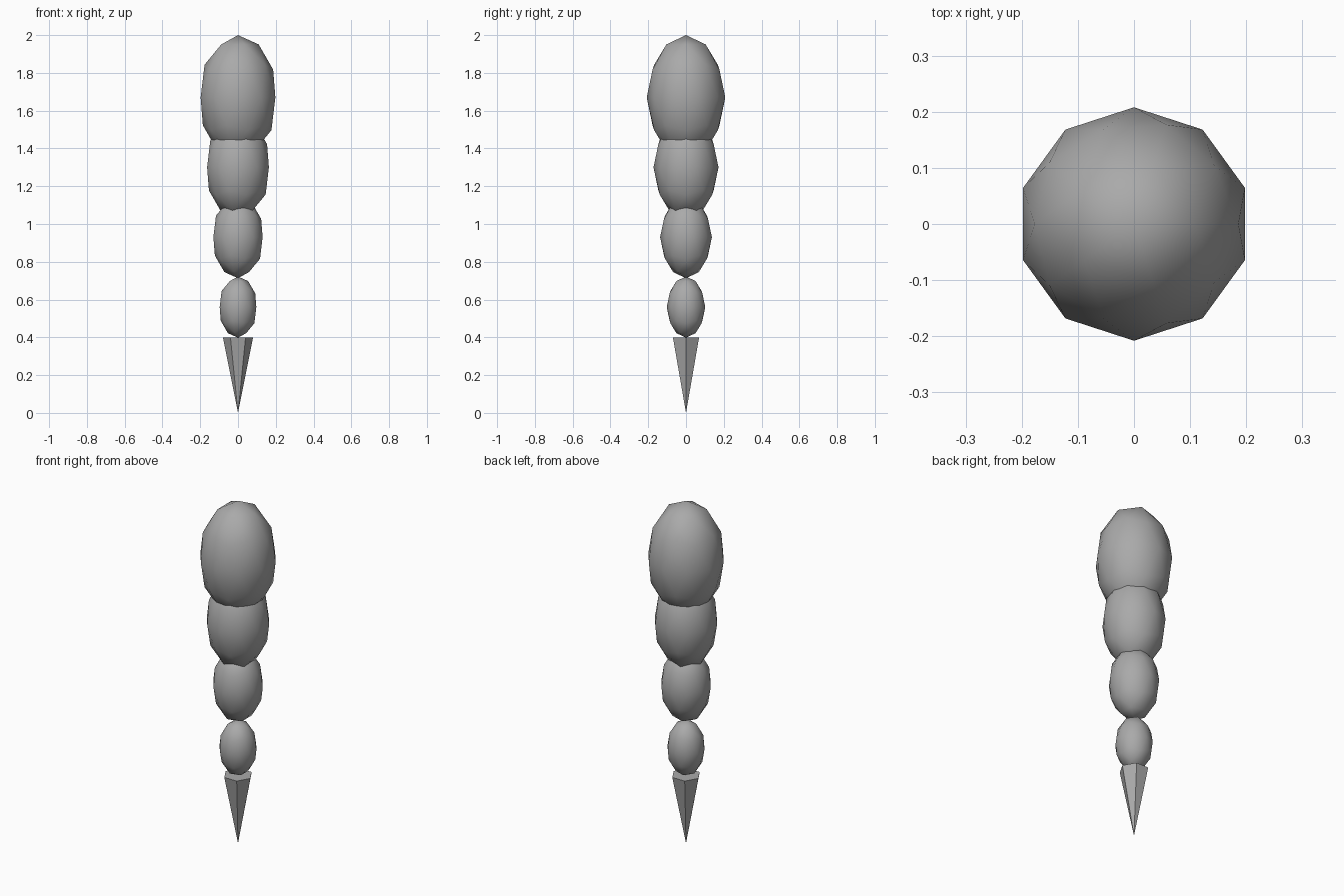
import bpy, math

if "Cube" in bpy.data.objects:
    bpy.data.objects.remove(bpy.data.objects["Cube"])

grey = bpy.data.materials.new("mid_grey")
grey.diffuse_color = (0.4, 0.4, 0.4, 1)
grey.use_nodes = True
grey.node_tree.nodes["Principled BSDF"].inputs["Base Color"].default_value = grey.diffuse_color

# Body segments: (name, centre height, radius, half height)
segments = [
    ("top_segment", 1.67, 0.208, 0.33),
    ("upper_segment", 1.30, 0.172, 0.274),
    ("lower_segment", 0.93, 0.137, 0.217),
    ("bottom_segment", 0.56, 0.102, 0.162),
]
for name, z, r, h in segments:
    bpy.ops.mesh.primitive_ico_sphere_add(subdivisions=2, radius=1, location=(0, 0, z))
    ob = bpy.context.object
    ob.name = name
    ob.scale = (r, r, h)
    bpy.ops.object.transform_apply(location=False, rotation=False, scale=True)
    bpy.ops.object.shade_smooth()
    ob.data.materials.append(grey)

# Six-sided pointed tip, facing down
bpy.ops.mesh.primitive_cone_add(vertices=6, radius1=0.08, radius2=0, depth=0.4,
                                location=(0, 0, 0.2),
                                rotation=(math.pi, 0, math.radians(30)))
tip = bpy.context.object
tip.name = "spike_tip"
bpy.ops.object.transform_apply(location=False, rotation=True, scale=False)
tip.data.materials.append(grey)
